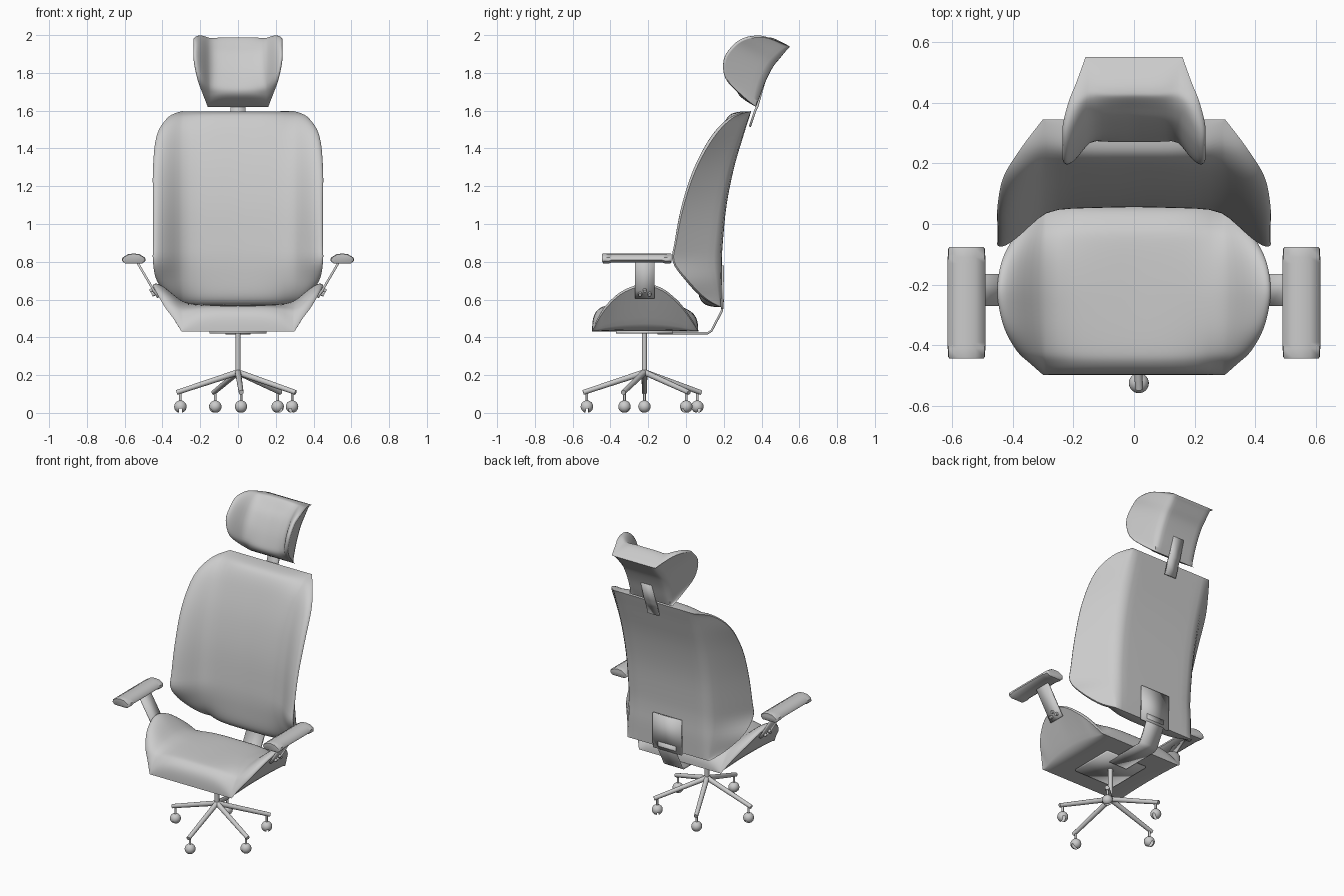
import bpy, bmesh, math
from mathutils import Vector, Matrix

if "Cube" in bpy.data.objects:
    bpy.data.objects.remove(bpy.data.objects["Cube"])


def finish(bm, name, angle=40):
    bmesh.ops.remove_doubles(bm, verts=bm.verts, dist=0.0002)
    bmesh.ops.recalc_face_normals(bm, faces=bm.faces)
    me = bpy.data.meshes.new(name)
    bm.to_mesh(me)
    bm.free()
    ob = bpy.data.objects.new(name, me)
    bpy.context.collection.objects.link(ob)
    bpy.ops.object.select_all(action='DESELECT')
    ob.select_set(True)
    bpy.context.view_layer.objects.active = ob
    bpy.ops.object.shade_smooth_by_angle(angle=math.radians(angle))
    return ob


def spline(keys, t):
    # Catmull-Rom through the key rows, t in 0..1
    n = len(keys) - 1
    i = min(int(t * n), n - 1)
    f = t * n - i
    k = [keys[max(0, min(n, i + j))] for j in (-1, 0, 1, 2)]
    return [b + 0.5 * f * (c - a + f * (2*a - 5*b + 4*c - d + f * (3*(b - c) + d - a)))
            for a, b, c, d in zip(*k)]


def soft(u, e):
    return 0.5 * (u + math.sqrt(u * u + 4 * e * e))


def panel(name, keys, fold, thick, direction, rows=48):
    """Winged cushion: folded shell at the back, padded front.
    keys: (y, z, half width, wing depth)"""
    d = Vector(direction).normalized()
    half = [(0, i / 7) for i in range(8)] + [(1, math.sin(math.pi / 2 * i / 10)) for i in range(1, 11)]
    cols = [(-1, c) for c in half[:0:-1]] + [(1, c) for c in half]
    bm = bmesh.new()
    for front in (False, True):
        grid = []
        for r in range(rows + 1):
            t = 0.5 - 0.5 * math.cos(math.pi * r / rows)
            y, z, w, depth = spline(keys, t)
            w = max(w, fold + 0.004)
            depth = max(depth, 0) * 0.96
            end = math.sqrt(max(0, 1 - abs(2 * t - 1) ** 6))
            line = []
            for sg, (wing, a) in cols:
                x = fold + a * (w - fold) if wing else a * fold
                u = (x - fold) / (w - fold)
                o = depth * soft(u, 0.04)
                if front:
                    rim = max(0, 1 - (x / w) ** 4) ** 0.7
                    o += (thick + depth * (soft(u, 0.18) - soft(u, 0.04))) * rim * end
                line.append(bm.verts.new(Vector((sg * x, y, z)) + d * o))
            grid.append(line)
        for p, q in zip(grid, grid[1:]):
            for i in range(len(p) - 1):
                bm.faces.new((p[i], p[i + 1], q[i + 1], q[i]))
    return finish(bm, name, 50)


def strip(name, path, across, thick=0.012):
    """Bent flat bar: path swept by the vector across, centred."""
    bm = bmesh.new()
    h = Vector(across) / 2
    rows = [(bm.verts.new(Vector(p) - h), bm.verts.new(Vector(p) + h)) for p in path]
    for a, b in zip(rows, rows[1:]):
        bm.faces.new((a[0], a[1], b[1], b[0]))
    ob = finish(bm, name, 20)
    m = ob.modifiers.new("thickness", 'SOLIDIFY')
    m.thickness, m.offset = thick, 0
    return ob


def rod(name, a, b, r1, r2, seg=16):
    a, b = Vector(a), Vector(b)
    bm = bmesh.new()
    mat = Matrix.Translation((a + b) / 2) @ (b - a).to_track_quat('Z', 'Y').to_matrix().to_4x4()
    bmesh.ops.create_cone(bm, cap_ends=True, segments=seg, radius1=r1, radius2=r2,
                          depth=(b - a).length, matrix=mat)
    return finish(bm, name)


# Cushions
panel("seat", [(-.497, .432, .3, 0), (-.46, .432, .342, .07), (-.42, .432, .385, .13),
               (-.35, .432, .425, .2), (-.27, .432, .446, .24), (-.2, .432, .45, .25),
               (-.12, .432, .435, .22), (-.05, .432, .4, .16), (0, .432, .36, .1),
               (.065, .432, .3, 0)], .29, .135, (0, 0, 1))
panel("backrest", [(.185, .56, .3, 0), (.187, .61, .36, .09), (.19, .7, .43, .185),
                   (.19, .8, .45, .262), (.195, .9, .45, .257), (.215, 1.1, .45, .235),
                   (.255, 1.3, .45, .205), (.305, 1.47, .43, .155), (.335, 1.565, .37, .085),
                   (.345, 1.597, .3, 0)], .29, .13, (0, -1, 0))
panel("headrest", [(.37, 1.62, .16, 0), (.377, 1.637, .185, .1), (.39, 1.67, .215, .205),
                   (.42, 1.75, .235, .25), (.46, 1.83, .235, .237), (.50, 1.88, .235, .21),
                   (.53, 1.917, .215, .15), (.542, 1.93, .19, .09), (.55, 1.94, .16, 0)],
      .145, .13, (0, -.87, .49))

# Brackets
strip("seat_plate", [(0, -.37, .427), (0, -.07, .427)], (.3, 0, 0))
strip("back_support", [(0, -.15, .422), (0, .115, .422), (0, .135, .435), (0, .19, .54),
                       (0, .195, .6)], (.13, 0, 0))
strip("back_plate", [(0, .192, .55), (0, .195, .78)], (.21, 0, 0))
strip("headrest_bracket", [(0, .338, 1.515), (0, .366, 1.6), (0, .378, 1.625), (0, .412, 1.745)],
      (.08, 0, 0))

# Arms
for s, side in ((1, "right"), (-1, "left")):
    strip(side + "_arm_post", [(s * .422, -.218, .61), (s * .447, -.218, .65), (s * .535, -.218, .8)],
          (0, .105, 0))
    for i, (y, z) in enumerate([(-.243, .63), (-.193, .63), (-.218, .65)]):
        x = .443 + (z - .63) * .6
        rod(f"{side}_arm_screw_{i}", (s * (x - .015), y, z + .008), (s * (x + .012), y, z - .006), .012, .009, 12)
    # Pad: section along y, slightly thicker at both ends
    section = [(-.062, .81), (-.045, .797), (.045, .797), (.062, .81), (.06, .822),
               (.03, .84), (0, .844), (-.03, .84), (-.06, .822)]
    bm = bmesh.new()
    rings = []
    for y, k, drop in [(-.444, .9, 0), (-.438, .98, .006), (-.41, 1, .006), (-.39, 1, 0),
                       (-.13, 1, 0), (-.11, 1, .006), (-.082, .98, .006), (-.076, .9, 0)]:
        rings.append([bm.verts.new((s * .552 + x * k, y, .82 + (z - .82) * k - (drop if z < .815 else 0)))
                      for x, z in section])
    for a, b in zip(rings, rings[1:]):
        for i in range(len(a)):
            j = (i + 1) % len(a)
            bm.faces.new((a[i], a[j], b[j], b[i]))
    bm.faces.new(rings[0])
    bm.faces.new(rings[-1])
    finish(bm, side + "_arm_pad", 50)

# Column and five-leg base
C = Vector((0, -.22, 0))
rod("column", C + Vector((0, 0, .195)), C + Vector((0, 0, .43)), .014, .014)
for k in range(5):
    ang = math.radians(-87 + 66.75 * k)
    out = Vector((math.cos(ang), math.sin(ang), 0))
    rod(f"leg_{k}", C + Vector((0, 0, .215)), C + out * .325 + Vector((0, 0, .108)), .016, .013)
    hub = C + out * .305
    rod(f"caster_stem_{k}", hub + Vector((0, 0, .06)), hub + Vector((0, 0, .11)), .007, .007, 10)
    # Ball caster with a slot cut in its lower half
    bm = bmesh.new()
    bmesh.ops.create_uvsphere(bm, u_segments=20, v_segments=14, radius=.033)
    gone = [f for f in bm.faces if abs(f.calc_center_median().z) < .008 and f.calc_center_median().x > .012]
    bmesh.ops.delete(bm, geom=gone, context='FACES')
    # local x points down, local z points along the leg
    rot = Matrix((( 0, -out.y, out.x), (0, out.x, out.y), (-1, 0, 0))).to_4x4()
    bm.transform(Matrix.Translation(hub + Vector((0, 0, .033))) @ rot)
    finish(bm, f"caster_{k}")
